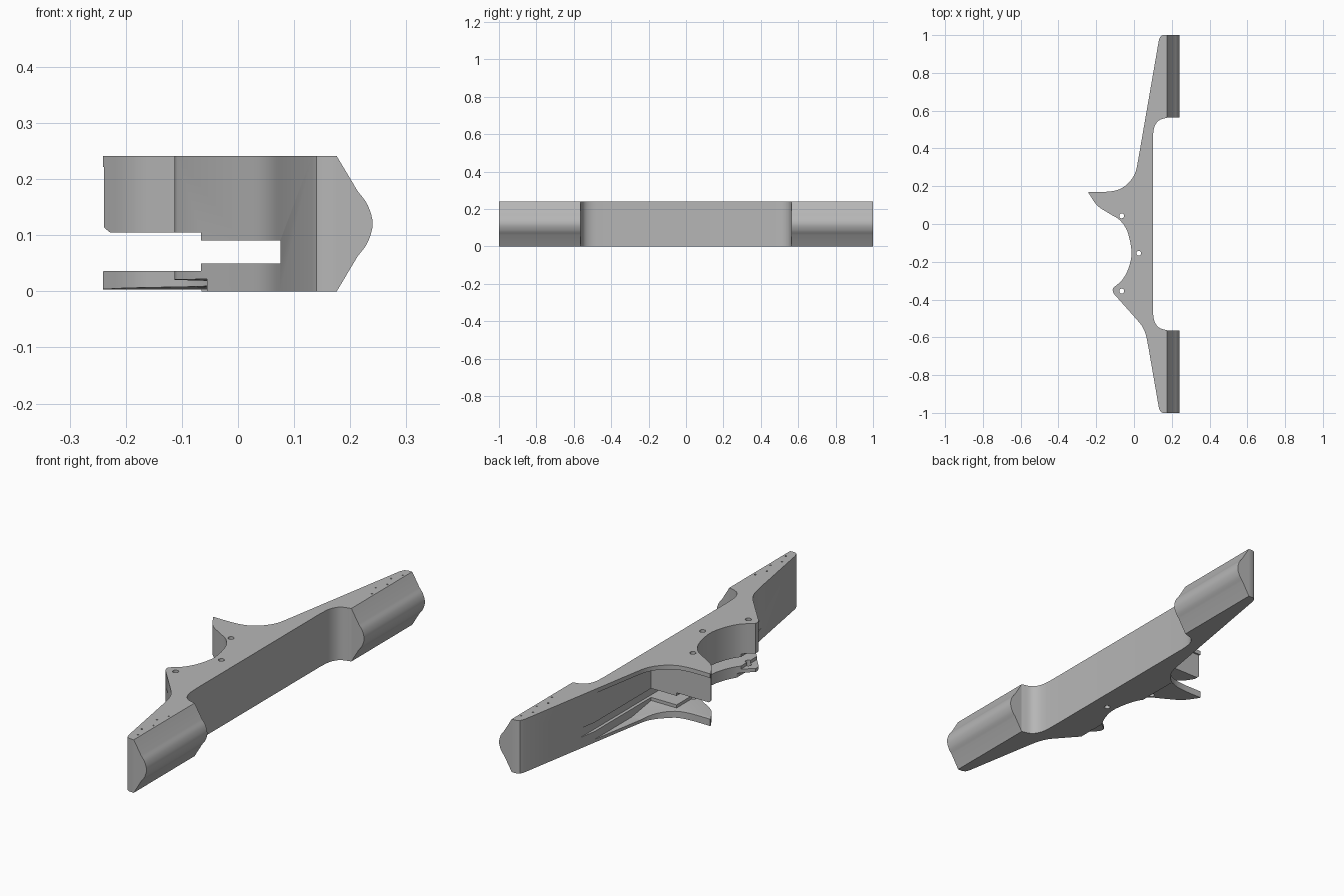
import bpy, bmesh
from mathutils import Vector

cube = bpy.data.objects.get("Cube")
if cube:
    bpy.data.objects.remove(cube)

H = 0.241  # body height

grey = bpy.data.materials.new("plain grey")
grey.use_nodes = True
grey.diffuse_color = (0.47, 0.47, 0.47, 1)
grey.node_tree.nodes["Principled BSDF"].inputs["Base Color"].default_value = (0.47, 0.47, 0.47, 1)


def spline(pts, steps=4):
    """Smooth curve passing through the given points."""
    pts = [Vector(p) for p in pts]
    ends = [2 * pts[0] - pts[1]] + pts + [2 * pts[-1] - pts[-2]]
    out = []
    for a, b, c, d in zip(ends, ends[1:], ends[2:], ends[3:]):
        for i in range(steps):
            t = i / steps
            out.append(0.5 * (2 * b + (c - a) * t + (2 * a - 5 * b + 4 * c - d) * t * t
                              + (3 * b - a - 3 * c + d) * t ** 3))
    return [tuple(p) for p in out] + [tuple(pts[-1])]


def prism(name, profile, axis, lo, hi):
    """Extrude a flat profile along the x, y or z axis."""
    place = {"x": lambda p, d: (d, p[0], p[1]),
             "y": lambda p, d: (p[0], d, p[1]),
             "z": lambda p, d: (p[0], p[1], d)}[axis]
    bm = bmesh.new()
    face = bm.faces.new([bm.verts.new(place(p, lo)) for p in profile])
    new = bmesh.ops.extrude_face_region(bm, geom=[face])["geom"]
    shift = Vector(place((0, 0), hi - lo))
    bmesh.ops.translate(bm, vec=shift, verts=[v for v in new if isinstance(v, bmesh.types.BMVert)])
    bmesh.ops.recalc_face_normals(bm, faces=bm.faces)
    mesh = bpy.data.meshes.new(name)
    bm.to_mesh(mesh)
    bm.free()
    mesh.materials.append(grey)
    obj = bpy.data.objects.new(name, mesh)
    bpy.context.collection.objects.link(obj)
    return obj


def activate(obj):
    bpy.ops.object.select_all(action='DESELECT')
    obj.select_set(True)
    bpy.context.view_layer.objects.active = obj


def cut(target, cutter):
    cutter.hide_render = True
    mod = target.modifiers.new("cut", 'BOOLEAN')
    mod.operation, mod.solver, mod.object = 'DIFFERENCE', 'EXACT', cutter
    activate(target)
    bpy.ops.object.modifier_apply(modifier=mod.name)
    bpy.data.objects.remove(cutter)


def drill(target, x, y, radius, lo, hi, sides):
    bpy.ops.mesh.primitive_cylinder_add(vertices=sides, radius=radius, depth=hi - lo,
                                        location=(x, y, (lo + hi) / 2))
    bpy.context.object.data.materials.append(grey)
    cut(target, bpy.context.object)


# Body outline, seen from above
fillet = [(0.1, 0.45), (0.106, 0.508), (0.13, 0.547), (0.176, 0.563)]
upper_arm = [(0.176, 1.0), (0.153, 1.0), (0.14, 0.993), (0.132, 0.975)]
upper_hollow = spline([(0.024, 0.35), (0.008, 0.275), (-0.025, 0.222), (-0.075, 0.185),
                       (-0.14, 0.171), (-0.241, 0.17)])
horn_side = spline([(-0.241, 0.165), (-0.195, 0.098), (-0.13, 0.055), (-0.075, 0.02),
                    (-0.035, -0.04), (-0.013, -0.145), (-0.026, -0.225), (-0.06, -0.293),
                    (-0.111, -0.339)])
lower_horn = [(-0.113, -0.35), (-0.108, -0.368)]
lower_curve = spline([(0.005, -0.495), (0.042, -0.54), (0.062, -0.585), (0.075, -0.645)])
lower_arm = [(x, -y) for x, y in reversed(upper_arm)]
outline = (spline(fillet) + upper_arm + upper_hollow + horn_side + lower_horn + lower_curve
           + lower_arm + [(x, -y) for x, y in reversed(spline(fillet))])
body = prism("riser_body", outline, "z", 0, H)

# Stepped slot running through the middle from front to back
slot = [(-0.4, 0.036), (-0.066, 0.036), (-0.066, 0.05), (0.076, 0.05), (0.076, 0.091),
        (-0.066, 0.091), (-0.066, 0.105), (-0.228, 0.105), (-0.238, 0.113), (-0.243, 0.125),
        (-0.4, 0.125)]
cut(body, prism("slot_cutter", slot, "y", -1.2, 1.2))

# Pocket behind the large horn, leaving thin lips above and below
pocket = [(0.162, 0.036), (0.3, 0.014), (0.62, 0.014), (0.62, 0.222), (0.162, 0.222)]
cut(body, prism("pocket_cutter", pocket, "x", -0.5, 0.062))

# Sloped underside of the lower plate
wedge = [(-0.52, -0.05), (-0.52, 0.023), (-0.36, 0.021), (0.19, 0.003), (0.19, -0.05)]
cut(body, prism("underside_cutter", wedge, "x", -0.5, -0.055))

# Bolt holes, and rows of pin holes on the arms
for x, y in [(-0.065, 0.043), (0.025, -0.155), (-0.065, -0.355)]:
    drill(body, x, y, 0.013, -0.1, 0.4, 20)
for side in (1, -1):
    for i in range(5):
        drill(body, 0.163 - 0.02 * (i % 2), side * (0.73 + 0.055 * i), 0.004, H - 0.006, 0.3, 6)

# Rounded pads on the outer face of each arm
nose = spline([(0.213, 0.062), (0.231, 0.087), (0.24, 0.1205), (0.231, 0.154), (0.213, 0.179)])
pad_profile = [(0.176, 0)] + nose + [(0.176, H)]
pads = [prism("upper_pad", pad_profile, "y", 0.563, 1.0),
        prism("lower_pad", pad_profile, "y", -1.0, -0.563)]

for obj in [body] + pads:
    activate(obj)
    bpy.ops.object.shade_smooth_by_angle(angle=0.5)
